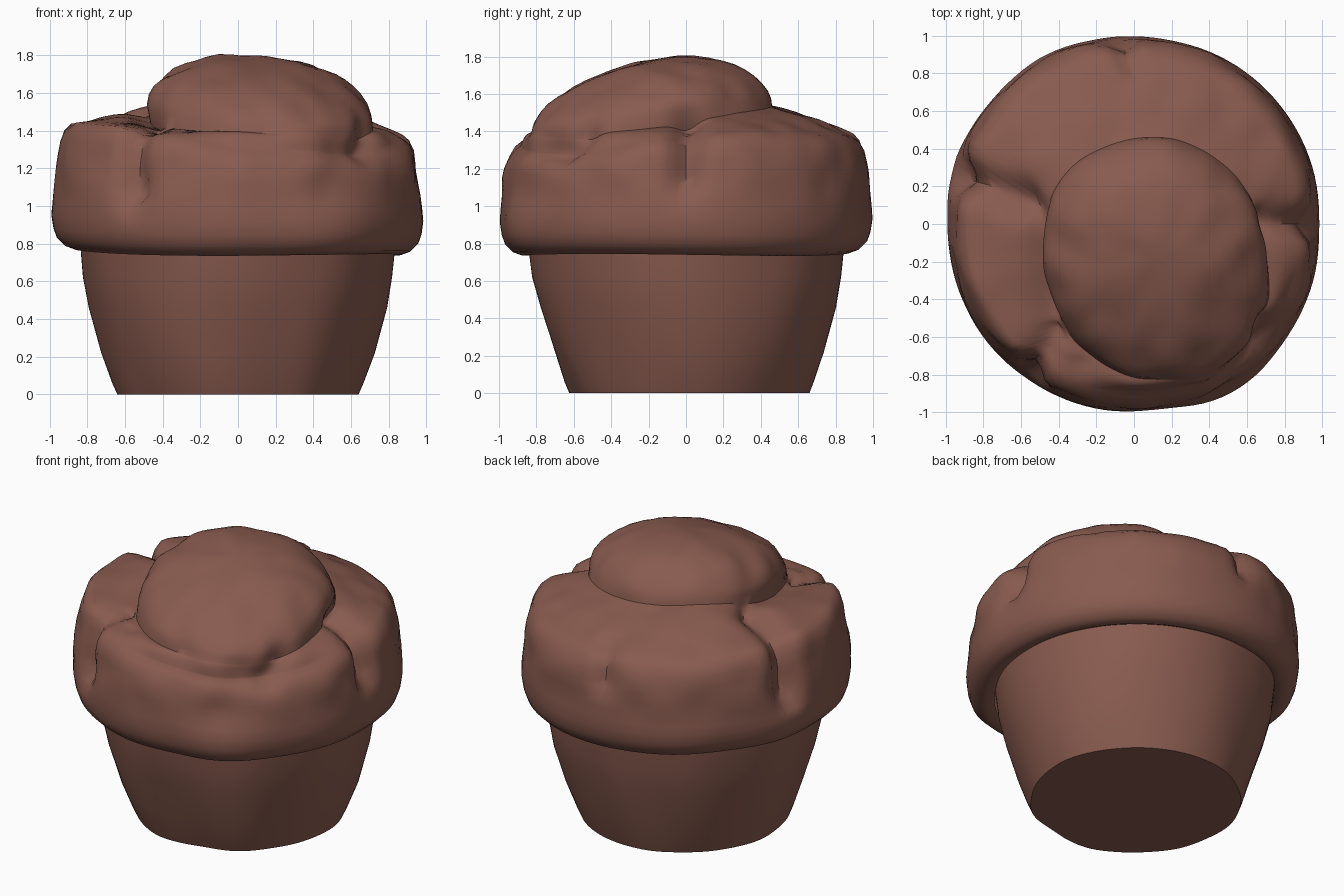
import bpy, math
from mathutils import Vector, noise, geometry

if "Cube" in bpy.data.objects:
    bpy.data.objects.remove(bpy.data.objects["Cube"])

N = 120  # points around each ring

brown = bpy.data.materials.new("chocolate brown")
brown.diffuse_color = (0.25, 0.105, 0.078, 1)
brown.use_nodes = True
brown.node_tree.nodes["Principled BSDF"].inputs["Base Color"].default_value = brown.diffuse_color


def around(table, a):
    """Smooth periodic lookup of a table evenly spaced around the circle."""
    f = (a / math.tau) % 1 * len(table)
    i = int(f) % len(table)
    t = f - int(f)
    p = [table[(i + k) % len(table)] for k in (-1, 0, 1, 2)]
    return p[1] + 0.5 * t * (p[2] - p[0] + t * (2 * p[0] - 5 * p[1] + 4 * p[2] - p[3]
                             + t * (3 * (p[1] - p[2]) + p[3] - p[0])))


def loft(name, rings, cap_start, cap_end, angle):
    """Skin a list of closed rings, each holding N points."""
    verts = [v for r in rings for v in r]
    faces = []
    for j in range(len(rings) - 1):
        for i in range(N):
            k = (i + 1) % N
            faces.append((j * N + i, j * N + k, (j + 1) * N + k, (j + 1) * N + i))
    if cap_start:
        faces.append(tuple(reversed(range(N))))
    if cap_end:
        faces.append(tuple(range(len(verts) - N, len(verts))))
    me = bpy.data.meshes.new(name)
    me.from_pydata(verts, [], faces)
    me.materials.append(brown)
    ob = bpy.data.objects.new(name, me)
    bpy.context.collection.objects.link(ob)
    bpy.context.view_layer.objects.active = ob
    ob.select_set(True)
    bpy.ops.object.shade_smooth_by_angle(angle=math.radians(angle))
    ob.select_set(False)
    return ob


angles = [math.tau * i / N for i in range(N)]

# Cup: tapered base with a slightly wavy wall
cup_profile = [(0.64, 0), (0.665, 0.06), (0.72, 0.22), (0.79, 0.46), (0.825, 0.62), (0.845, 0.80)]
cup = []
for r, z in cup_profile:
    ring = []
    for a in angles:
        d = Vector((math.cos(a), math.sin(a), 0))
        rr = r + 0.02 * noise.noise(d * 2 + Vector((0, 0, z * 2)))
        ring.append(Vector((d.x * rr, d.y * rr + 0.02 * (1 - z), z)))
    cup.append(ring)
loft("cup", cup, True, False, 40)

# Crown: tables run anticlockwise from +x
OUTLINE = [0.985, 0.995, 1.0, 1.0, 0.995, 1.0, 1.015, 1.0, 1.01, 0.99,
           0.995, 1.0, 1.0, 1.0, 0.995, 1.045, 1.015, 1.0]
SHOULDER = [1.37, 1.38, 1.38, 1.41, 1.44, 1.42, 1.32, 1.29]
DOME_EDGE = [1.42, 1.49, 1.53, 1.56, 1.48, 1.41, 1.39, 1.38]
DOME_R = [0.59, 0.60, 0.64, 0.66, 0.62, 0.62, 0.65, 0.69]
# How steeply the dome leaves the crust: low is a step, high melts in
DOME_SOFT = [0.5, 0.5, 0.6, 0.6, 0.45, 0.48, 0.6, 0.72]
DOME_MID = Vector((0.12, -0.18, 0))

# Cracks in the crust: path, width, depth
CRACKS = [
    ([(-0.97, 0.27, 1.12), (-0.90, 0.25, 1.42), (-0.62, 0.14, 1.48)], 0.09, 0.12),
    ([(-0.56, -0.82, 1.08), (-0.55, -0.76, 1.30), (-0.46, -0.62, 1.42)], 0.08, 0.11),
    ([(-0.55, -0.70, 1.38), (-0.28, -0.76, 1.39)], 0.05, 0.03),
    ([(0.97, 0.00, 1.16), (0.93, 0.00, 1.34), (0.70, 0.02, 1.42)], 0.08, 0.10),
    ([(-0.06, 0.98, 1.22), (-0.04, 0.92, 1.37), (0.00, 0.84, 1.42)], 0.06, 0.06),
    ([(0.68, -0.66, 1.30), (0.68, -0.55, 1.38)], 0.08, 0.07),
    ([(0.52, -0.88, 1.12), (0.56, -0.78, 1.27)], 0.16, 0.05),
    ([(-0.46, -0.48, 1.43), (-0.52, 0.08, 1.50)], 0.06, 0.05),
]


def weather(p):
    """Press the cracks into the crust and add gentle lumps."""
    move = Vector((0, 0, 0))
    pull = (Vector((0, 0, 0.95)) - p).normalized()
    for path, w, depth in CRACKS:
        near = 9
        for s, e in zip(path, path[1:]):
            s, e = Vector(s), Vector(e)
            t = geometry.intersect_point_line(p, s, e)[1]
            near = min(near, (p - s.lerp(e, min(1, max(0, t)))).length)
        move += pull * depth * math.exp(-(near / w) ** 2)
    out = Vector((p.x, p.y, max(0, p.z - 1.0))).normalized()
    lumps = 0.015 * noise.noise(p * 2.6) + 0.02 * noise.noise(p * 5.5)
    return p + move + out * lumps * min(1, max(0, (p.z - 0.9) / 0.3))


crown = []
# Underside, lip and wall: scale of the outline, fixed height, share of shoulder height
wall = [(0.83, 0.775, 0), (0.88, 0.75, 0), (0.93, 0.768, 0), (0.972, 0.81, 0), (0.99, 0.86, 0),
        (1.0, 0.93, 0), (0.995, 0, 0.15), (0.99, 0, 0.3), (0.985, 0, 0.45), (0.98, 0, 0.58),
        (0.972, 0, 0.7), (0.96, 0, 0.82), (0.935, 0, 0.93)]
for s, z, f in wall:
    ring = []
    for a in angles:
        r = s * around(OUTLINE, a)
        if z:
            h = z + 0.012 * math.sin(2 * a + 2.6) - 0.016 * math.cos(a) + 0.008 * math.sin(a)
        else:
            h = 0.93 + (around(SHOULDER, a) - 0.93) * f
        ring.append(weather(Vector((r * math.cos(a), r * math.sin(a), h))))
    crown.append(ring)

# Shoulder running in to the edge of the dome
for k in range(13):
    u = k / 12
    ring = []
    for a in angles:
        d = Vector((math.cos(a), math.sin(a), 0))
        p = (d * around(OUTLINE, a) * 0.9).lerp(DOME_MID + d * around(DOME_R, a), u)
        z0, z1 = around(SHOULDER, a), around(DOME_EDGE, a)
        p.z = z0 + (z1 - z0) * u + 0.015 * math.sin(math.pi * u)
        ring.append(weather(p))
    crown.append(ring)

# Dome pushing up through the crust, tilted so its crest sits back and left
for t in (0.985, 0.955, 0.91, 0.85, 0.77, 0.68, 0.57, 0.45, 0.33, 0.2, 0.08):
    ring = []
    for a in angles:
        p = DOME_MID + Vector((math.cos(a), math.sin(a), 0)) * around(DOME_R, a) * t
        edge = around(DOME_EDGE, a)
        p.z = edge + (1.775 - edge) * (1 - t ** 2.4) ** around(DOME_SOFT, a)
        p.z += (0.13 * (p.y + 0.18) - 0.06 * (p.x - 0.12)) * (1 - t ** 4)
        ring.append(weather(p))
    crown.append(ring)
loft("muffin_top", crown, False, True, 50)
